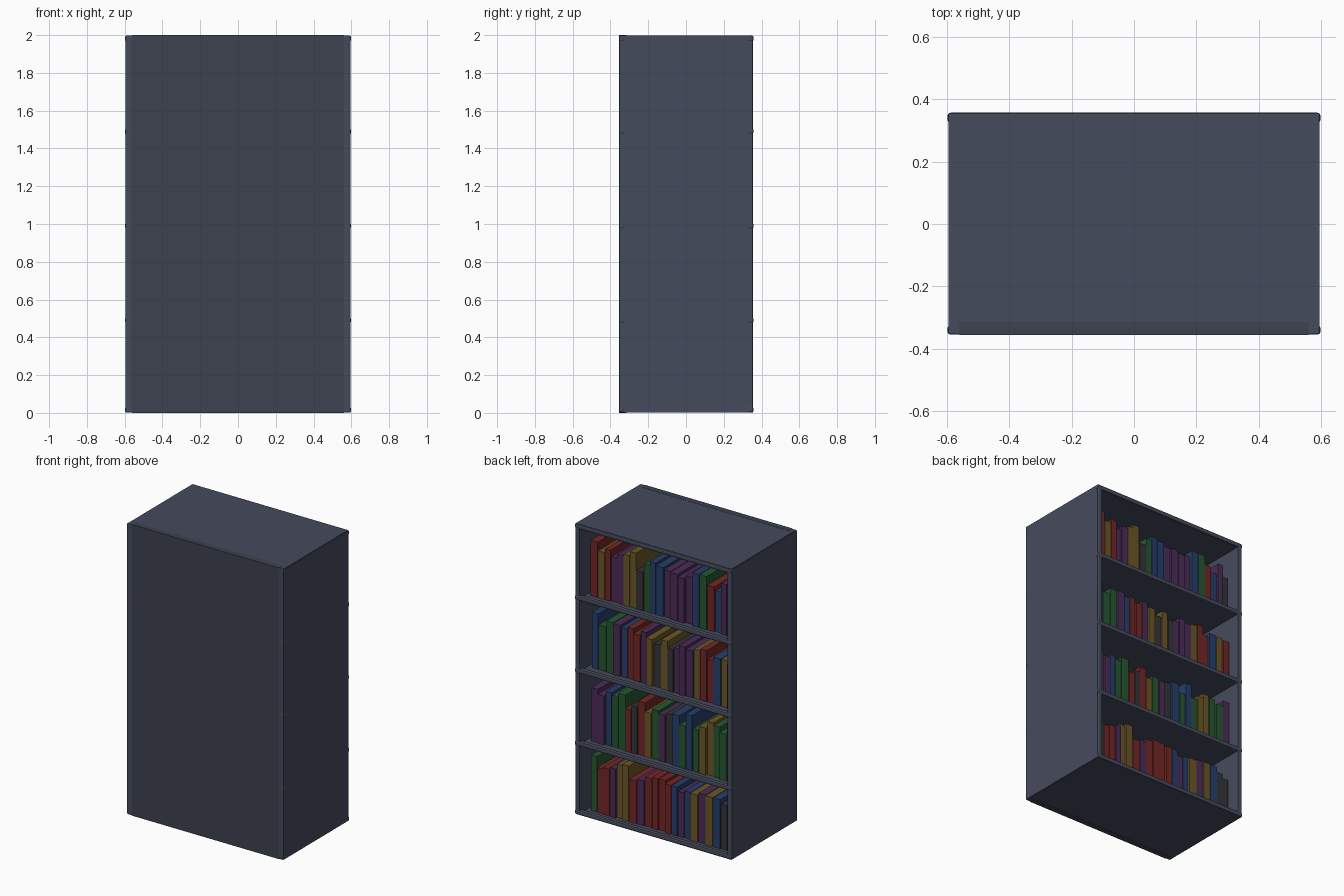
import bpy, bmesh, random

if "Cube" in bpy.data.objects:
    bpy.data.objects.remove(bpy.data.objects["Cube"])

random.seed(4)


def material(name, rgb):
    m = bpy.data.materials.new(name)
    m.diffuse_color = (*rgb, 1)
    m.use_nodes = True
    m.node_tree.nodes["Principled BSDF"].inputs["Base Color"].default_value = m.diffuse_color
    return m


WOOD = material("dark_wood", (0.06, 0.07, 0.108))
PANEL = material("panel_wood", (0.046, 0.054, 0.078))
BOOK = {
    "r": material("red_cover", (0.17, 0.02, 0.02)),
    "y": material("yellow_cover", (0.15, 0.095, 0.02)),
    "p": material("purple_cover", (0.07, 0.025, 0.095)),
    "b": material("blue_cover", (0.02, 0.05, 0.15)),
    "g": material("green_cover", (0.02, 0.095, 0.03)),
    "k": material("charcoal_cover", (0.035, 0.035, 0.04)),
}


def box(name, x, y, z, mat, bevel=0):
    """Box from (min, max) ranges, optionally with rounded edges."""
    bm = bmesh.new()
    bmesh.ops.create_cube(bm, size=1)
    for v in bm.verts:
        v.co = [r[0] if c < 0 else r[1] for c, r in zip(v.co, (x, y, z))]
    me = bpy.data.meshes.new(name)
    bm.to_mesh(me)
    bm.free()
    me.materials.append(mat)
    ob = bpy.data.objects.new(name, me)
    bpy.context.collection.objects.link(ob)
    if bevel:
        mod = ob.modifiers.new("bevel", "BEVEL")
        mod.width = bevel
        mod.segments = 2
    return ob


def span(sign, inner, outer):
    return tuple(sorted((sign * inner, sign * outer)))


W, D, H, T = 0.595, 0.355, 2.0, 0.035
SHELVES = (0.49, 0.99, 1.49)

# Carcass: sides, top, bottom, shelves and closed panel on the -y side
for s, side in ((-1, "left"), (1, "right")):
    box(f"{side}_side", span(s, W - T, W), (-D + 0.002, D - 0.004), (0.004, H - 0.004), WOOD)
box("top_board", (-W + 0.004, W - 0.004), (-D + 0.002, D - 0.004), (H - 0.035, H - 0.001), WOOD)
box("bottom_board", (-W + 0.004, W - 0.004), (-D + 0.002, D - 0.004), (0.001, 0.012), WOOD)
for i, z in enumerate(SHELVES):
    box(f"shelf_{i + 1}", (-W + T, W - T), (-D + 0.02, D - 0.004), (z - 0.015, z), WOOD)
box("closed_panel", (-W + T, W - T), (-D - 0.001, -D + 0.04), (0, H), PANEL)

# Trim: posts and rails framing the open and the closed face
for sy, face in ((-1, "front"), (1, "rear")):
    for sx, side in ((-1, "left"), (1, "right")):
        box(f"{face}_{side}_post", span(sx, W - T, W - 0.001), span(sy, D - 0.03, D),
            (0.004, H - 0.004), WOOD, 0.008)
    for i, z in enumerate((0.017, *SHELVES, H - 0.018)):
        back = 0.002 if sy > 0 else 0
        box(f"{face}_rail_{i + 1}", (-W - 0.003, W + 0.003), span(sy, D - 0.03, D + back),
            (z - 0.016, z + 0.016), WOOD, 0.009)

# Books: cover colours and height digits from +x to -x, bottom shelf first
ROWS = (
    (0.012, "grrpyyrprrrrbpbypybkk", "945689346776645566642"),
    (0.49, "ppbggrkrygpkbgbgyyggp", "868793584656739358758"),
    (0.99, "bggpbrrpykykpppyrrbyr", "947767575363465673554"),
    (1.49, "ryrppyykgbbppppbgrbpk", "957467915765545884272"),
)
START, END = 0.53, -0.556
for row, (floor, covers, heights) in enumerate(ROWS):
    widths = [random.uniform(0.85, 1.15) for _ in covers]
    scale = (START - END) / sum(widths)
    x = START
    for i, (c, h, w) in enumerate(zip(covers, heights, widths)):
        w *= scale
        front = 0.272 + random.uniform(-0.008, 0.008)
        box(f"book_{row + 1}_{i + 1}", (x - w + 0.004, x), (-0.29, front),
            (floor, floor + 0.25 + 0.0145 * int(h)), BOOK[c])
        x -= w
